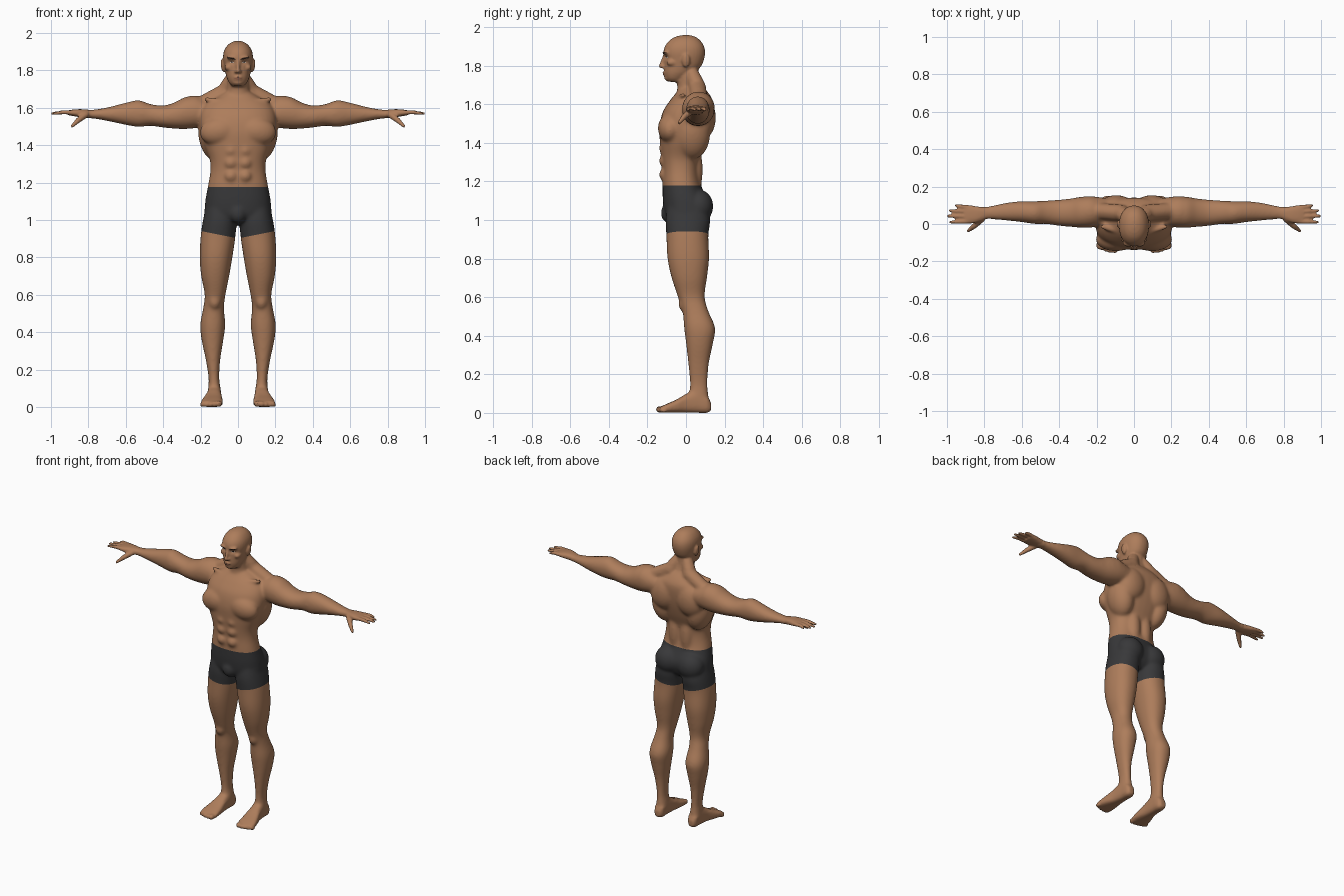
import bpy, bmesh, math
from mathutils import Vector, Matrix
from mathutils.bvhtree import BVHTree

if "Cube" in bpy.data.objects:
    bpy.data.objects.remove(bpy.data.objects["Cube"])


def material(name, rgb):
    m = bpy.data.materials.new(name)
    m.diffuse_color = (*rgb, 1)
    m.use_nodes = True
    m.node_tree.nodes["Principled BSDF"].inputs["Base Color"].default_value = m.diffuse_color
    return m


SKIN = material("skin", (0.42, 0.205, 0.105))
CLOTH = material("dark cloth", (0.04, 0.04, 0.042))
BROW = material("brow brown", (0.04, 0.022, 0.015))
WHITE = material("eye white", (0.55, 0.5, 0.45))
LIP = material("lip", (0.30, 0.125, 0.075))

bm = bmesh.new()


def smooth_rows(rows, steps=5):
    """Cubic interpolation of cross-section rows."""
    n = len(rows)

    def slope(i, k):
        a, b = rows[max(i - 1, 0)], rows[min(i + 1, n - 1)]
        return (b[k] - a[k]) / (b[0] - a[0])
    out = []
    for i in range(n - 1):
        p, q = rows[i], rows[i + 1]
        h = q[0] - p[0]
        for j in range(steps):
            t = j / steps
            row = [p[0] + h * t]
            for k in range(1, 5):
                row.append((2*t**3 - 3*t*t + 1) * p[k] + (t**3 - 2*t*t + t) * h * slope(i, k)
                           + (3*t*t - 2*t**3) * q[k] + (t**3 - t*t) * h * slope(i + 1, k))
            out.append(row)
    return out + [list(rows[-1])]


def loft(axis, rows, power=2.2, sides=32):
    """Rows: position along axis, then low/high of the two other axes."""
    rings = []
    for t, a0, a1, b0, b1 in smooth_rows(rows):
        ring = []
        for i in range(sides):
            ang = 2 * math.pi * i / sides
            c, s = math.cos(ang), math.sin(ang)
            a = (a0 + a1) / 2 + (a1 - a0) / 2 * math.copysign(abs(c) ** (2 / power), c)
            b = (b0 + b1) / 2 + (b1 - b0) / 2 * math.copysign(abs(s) ** (2 / power), s)
            ring.append(bm.verts.new({'x': (t, a, b), 'y': (a, t, b), 'z': (a, b, t)}[axis]))
        rings.append(ring)
    for r, q in zip(rings, rings[1:]):
        for i in range(sides):
            j = (i + 1) % sides
            bm.faces.new((r[i], r[j], q[j], q[i]))
    bm.faces.new(rings[0])
    bm.faces.new(rings[-1])


def blob(pos, size, tilt=0.0):
    """Ellipsoid, tilted about the front-back axis."""
    mat = Matrix.Translation(pos) @ Matrix.Rotation(tilt, 4, 'Y') @ Matrix.Diagonal((*size, 1))
    bmesh.ops.create_icosphere(bm, subdivisions=3, radius=1, matrix=mat)


def chain(points):
    """Tapered round limb through (x, y, z, radius) points."""
    for p, q in zip(points, points[1:]):
        p, q = Vector(p), Vector(q)
        n = max(2, int((q - p).xyz.length / 0.005))
        for i in range(n + 1):
            v = p.lerp(q, i / n)
            bmesh.ops.create_icosphere(bm, subdivisions=2, radius=v[3],
                                       matrix=Matrix.Translation(v.xyz))


# --- one side: arm, hand, leg, foot, paired muscles ---
loft('x', [(.13, .0, .135, 1.51, 1.63), (.22, -.018, .148, 1.492, 1.658), (.28, -.02, .146, 1.486, 1.658),
           (.34, -.015, .136, 1.488, 1.628), (.40, -.01, .13, 1.494, 1.612), (.47, .0, .125, 1.503, 1.620),
           (.53, .0, .122, 1.497, 1.640), (.60, .01, .122, 1.508, 1.627), (.68, .018, .114, 1.525, 1.606),
           (.76, .025, .098, 1.54, 1.591), (.82, .026, .088, 1.545, 1.588)], 2.1)
loft('x', [(.79, .028, .088, 1.546, 1.588), (.84, .008, .094, 1.549, 1.592),
           (.88, .002, .101, 1.555, 1.590), (.907, .004, .099, 1.560, 1.586)], 2.6)
for base, tip, length in ((.090, .098, .952), (.065, .072, .983), (.040, .043, .994), (.014, .010, .982)):
    chain([(.885, base, 1.574, .0125), (.93, (base + tip) / 2, 1.576, .0115), (length, tip, 1.569, .0085)])
chain([(.815, .025, 1.562, .018), (.855, -.012, 1.532, .015), (.886, -.036, 1.502, .0095)])

loft('z', [(.05, .092, .160, .02, .12), (.09, .092, .160, .016, .116), (.15, .100, .157, .02, .112),
           (.25, .095, .172, .012, .118), (.36, .078, .195, .0, .14), (.44, .068, .202, -.01, .151),
           (.53, .075, .186, -.018, .115), (.60, .067, .178, -.042, .097), (.70, .047, .197, -.075, .109),
           (.80, .030, .205, -.096, .12), (.92, .013, .199, -.102, .116), (1.0, .010, .187, -.106, .125),
           (1.10, .03, .165, -.09, .10)], 2.2)
blob((.125, -.006, .565), (.034, .034, .045))
loft('y', [(-.135, .086, .196, .001, .030), (-.10, .081, .198, .0, .046), (-.05, .083, .186, .0, .068),
           (.0, .088, .170, .0, .098), (.06, .090, .162, .0, .12), (.11, .094, .157, .0, .09),
           (.13, .108, .145, .012, .05)], 2.8)
for i in range(5):
    r = .0175 - .0017 * i
    x = .102 + .0225 * i
    chain([(x, -.11, r, r), (x + .001, -.142 + .003 * i * i / 2 + .003 * (i == 0), r, r)])

blob((.098, -.082, 1.475), (.108, .064, .078), .15)       # chest
blob((.238, .066, 1.582), (.085, .084, .084))             # shoulder
blob((.095, .085, 1.53), (.100, .070, .115), -.25)        # shoulder blade
blob((.135, .03, 1.44), (.075, .095, .13), .2)            # side of back
blob((.042, .045, 1.26), (.045, .042, .14))               # lower back
blob((.085, .065, 1.07), (.088, .077, .088))              # buttock
for z in (1.37, 1.305, 1.235):
    blob((.037, -.108, z), (.038, .032, .036))            # stomach
chain([(.03, .03, 1.76, .036), (.07, .06, 1.685, .046), (.20, .07, 1.615, .045)])
chain([(.02, -.06, 1.625, .014), (.17, -.015, 1.645, .014)])  # collar bone
blob((.081, .0, 1.825), (.011, .021, .036), .12)          # ear
blob((.030, -.101, 1.866), (.032, .020, .010), -.1)       # brow ridge
blob((.052, -.072, 1.815), (.020, .030, .018))            # cheek
blob((.011, -.119, 1.793), (.009, .011, .008))            # nostril

# mirror to the other side
dup = bmesh.ops.duplicate(bm, geom=bm.verts[:] + bm.edges[:] + bm.faces[:])
for g in dup["geom"]:
    if isinstance(g, bmesh.types.BMVert):
        g.co.x = -g.co.x

# --- middle: torso, neck, head ---
loft('z', [(z, -w, w, f, b) for z, w, f, b in (
    (.975, .07, -.06, .07), (1.01, .165, -.10, .10), (1.08, .177, -.118, .118), (1.18, .161, -.122, .078),
    (1.26, .148, -.122, .068), (1.32, .151, -.128, .075), (1.40, .182, -.135, .105), (1.48, .203, -.138, .128),
    (1.56, .203, -.12, .140), (1.62, .175, -.082, .138), (1.66, .11, -.05, .115), (1.69, .06, -.03, .085))], 2.35)
loft('z', [(1.60, -.07, .07, -.06, .11), (1.66, -.064, .064, -.047, .095), (1.72, -.059, .059, -.046, .072),
           (1.76, -.058, .058, -.05, .066), (1.81, -.056, .056, -.05, .066)], 2.1)
loft('z', [(z, -w, w, f, b) for z, w, f, b in (
    (1.715, .034, -.095, -.02), (1.735, .048, -.106, .0), (1.76, .060, -.113, .035), (1.79, .068, -.114, .074),
    (1.83, .076, -.113, .093), (1.87, .080, -.117, .099), (1.905, .074, -.106, .091), (1.935, .055, -.079, .068),
    (1.951, .032, -.048, .042), (1.957, .012, -.02, .018))], 2.2)
blob((0, -.092, 1.734), (.027, .021, .019))               # chin
blob((0, -.109, 1.763), (.023, .012, .006))               # upper lip
blob((0, -.107, 1.751), (.020, .012, .006))               # lower lip
chain([(0, -.110, 1.855, .009), (0, -.124, 1.815, .010), (0, -.129, 1.797, .0125)])
blob((0, -.085, 1.035), (.048, .046, .055))               # front of shorts

bmesh.ops.recalc_face_normals(bm, faces=bm.faces[:])
mesh = bpy.data.meshes.new("body_parts")
bm.to_mesh(mesh)
bm.free()

# --- fuse the parts into one skin ---
body = bpy.data.objects.new("body", mesh)
bpy.context.collection.objects.link(body)
mod = body.modifiers.new("fuse", 'REMESH')
mod.mode = 'VOXEL'
mod.voxel_size = 0.006
fused = bpy.data.meshes.new_from_object(body.evaluated_get(bpy.context.evaluated_depsgraph_get()))
body.modifiers.clear()

bm = bmesh.new()
bm.from_mesh(fused)


def is_fine(c):
    return c.z > 1.73 or c.z < .07 or abs(c.x) > .79


def relax(verts, times):
    for _ in range(times):
        bmesh.ops.smooth_vert(bm, verts=verts, factor=.5, use_axis_x=True, use_axis_y=True, use_axis_z=True)


relax([v for v in bm.verts if not is_fine(v.co)], 14)
relax(bm.verts[:], 2)
# eye sockets
for v in bm.verts:
    if v.co.z > 1.7 and v.co.y < -.05:
        d = ((abs(v.co.x) - .032) / .017) ** 2 + ((v.co.z - 1.843) / .011) ** 2
        v.co.y += .010 * math.exp(-d)
floor = min(v.co.z for v in bm.verts)
bmesh.ops.translate(bm, verts=bm.verts[:], vec=(0, 0, -floor))


# --- shorts: cut clean waist and hem lines, then colour between them ---
def cut(side, point, normal):
    faces = [f for f in bm.faces if .85 < f.calc_center_median().z < 1.25
             and f.calc_center_median().x * side >= 0]
    edges = {e for f in faces for e in f.edges}
    verts = {v for f in faces for v in f.verts}
    bmesh.ops.bisect_plane(bm, geom=list(verts) + list(edges) + faces, dist=1e-5,
                           plane_co=point, plane_no=normal)


for s in (1, -1):
    cut(s, (0, 0, .902), (-.2 * s, 0, 1))
cut(0, (0, 0, 1.178), (0, 0, 1))
for f in bm.faces:
    c = f.calc_center_median()
    f.smooth = True
    f.material_index = int(.902 + .2 * abs(c.x) < c.z < 1.178)
bmesh.ops.recalc_face_normals(bm, faces=bm.faces[:])
tree = BVHTree.FromBMesh(bm)
bm.to_mesh(fused)
bm.free()
fused.materials.append(SKIN)
fused.materials.append(CLOTH)
body.data = fused


# --- thin face details laid on the skin ---
def detail(name, x0, x1, low, high, mat, lift, sides=(1, -1)):
    d = bmesh.new()
    cols, rows = 12, 4
    for s in sides:
        grid = []
        for i in range(cols + 1):
            t = i / cols
            x = x0 + (x1 - x0) * t
            line = []
            for j in range(rows + 1):
                z = low(t) + (high(t) - low(t)) * j / rows
                hit = tree.ray_cast(Vector((x * s, -1, z)), Vector((0, 1, 0)))[0]
                line.append(d.verts.new((x * s, hit.y - lift, z)))
            grid.append(line)
        for a, b in zip(grid, grid[1:]):
            for j in range(rows):
                q = (a[j], b[j], b[j + 1], a[j + 1])
                d.faces.new(q if s > 0 else q[::-1]).smooth = True
    m = bpy.data.meshes.new(name)
    d.to_mesh(m)
    d.free()
    m.materials.append(mat)
    bpy.context.collection.objects.link(bpy.data.objects.new(name, m))


def arch(base, height):
    return lambda t: base + height * math.sin(math.pi * t)


detail("eyebrows", .014, .058, lambda t: 1.856 + .010 * t, lambda t: 1.861 + .010 * t + .004 * math.sin(math.pi * t),
       BROW, .0015)
detail("eye_whites", .021, .045, arch(1.843, -.004), arch(1.843, .004), WHITE, .0012)
detail("irises", .029, .037, arch(1.843, -.004), arch(1.843, .004), BROW, .002)
detail("eyelids", .019, .048, arch(1.844, .003), arch(1.844, .006), BROW, .002)
detail("lips", -.022, .022, arch(1.757, -.008), arch(1.757, .007), LIP, .001, (1,))
detail("mouth_line", -.022, .022, arch(1.7565, -.0005), arch(1.7565, .0015), BROW, .002, (1,))
